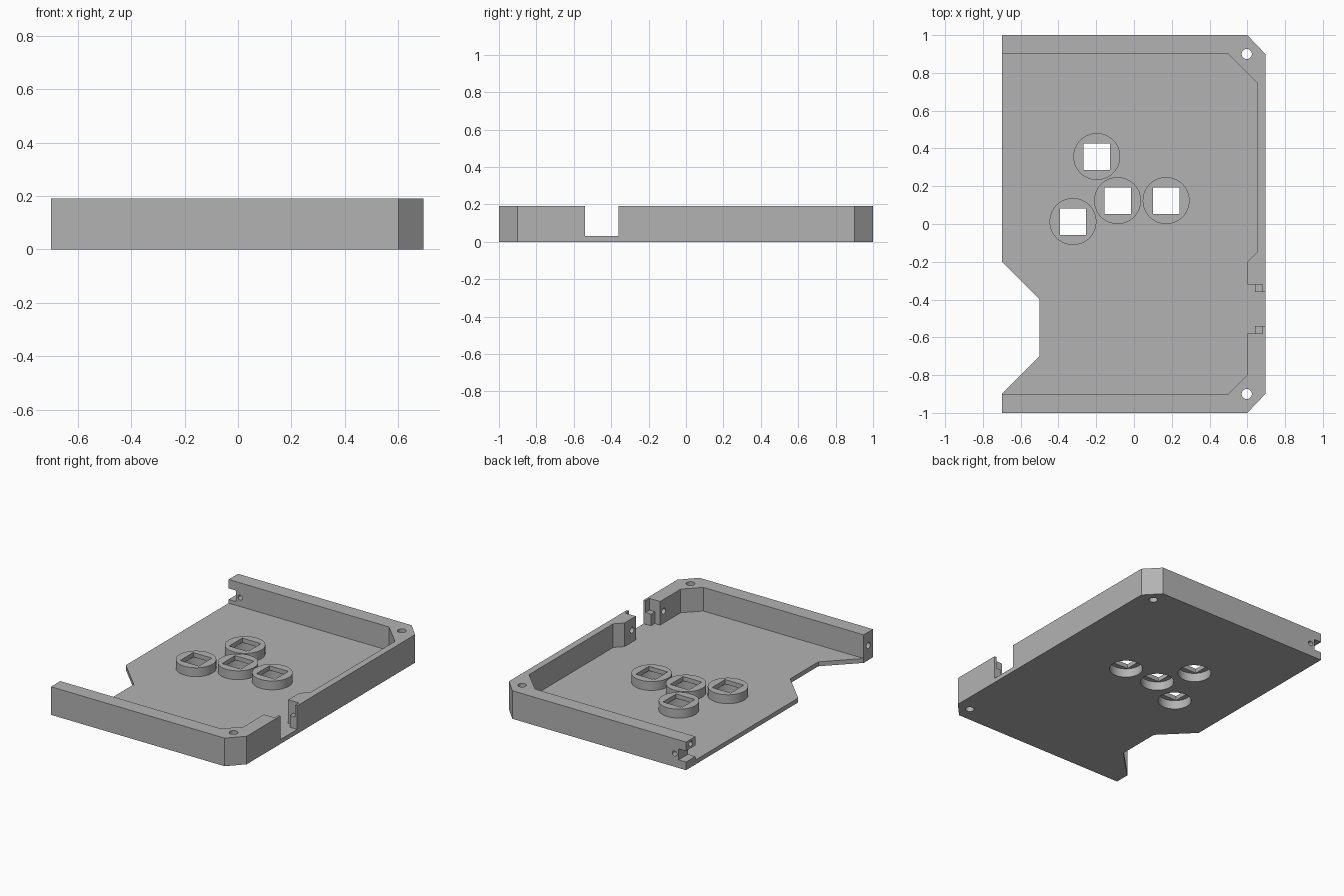
import bpy, bmesh
from math import pi
from mathutils import Vector

if "Cube" in bpy.data.objects:
    bpy.data.objects.remove(bpy.data.objects["Cube"])

grey = bpy.data.materials.new("plain_grey")
grey.use_nodes = True
grey.diffuse_color = (0.45, 0.45, 0.45, 1)
grey.node_tree.nodes["Principled BSDF"].inputs["Base Color"].default_value = (0.45, 0.45, 0.45, 1)


def prism(name, outline, z0, z1):
    """Extrude an xy outline between two heights."""
    bm = bmesh.new()
    face = bm.faces.new([bm.verts.new((x, y, z0)) for x, y in outline])
    top = bmesh.ops.extrude_face_region(bm, geom=[face])["geom"]
    moved = [v for v in top if isinstance(v, bmesh.types.BMVert)]
    bmesh.ops.translate(bm, verts=moved, vec=(0, 0, z1 - z0))
    bmesh.ops.recalc_face_normals(bm, faces=bm.faces)
    mesh = bpy.data.meshes.new(name)
    bm.to_mesh(mesh)
    bm.free()
    mesh.materials.append(grey)
    obj = bpy.data.objects.new(name, mesh)
    bpy.context.collection.objects.link(obj)
    return obj


def box(name, x0, x1, y0, y1, z0, z1):
    return prism(name, [(x0, y0), (x1, y0), (x1, y1), (x0, y1)], z0, z1)


def rod(name, centre, radius, depth, axis="Z", sides=32):
    turn = {"X": (0, pi / 2, 0), "Y": (pi / 2, 0, 0), "Z": (0, 0, 0)}[axis]
    bpy.ops.mesh.primitive_cylinder_add(vertices=sides, radius=radius, depth=depth,
                                        location=centre, rotation=turn)
    obj = bpy.context.object
    obj.name = name
    obj.data.materials.append(grey)
    return obj


def combine(target, tool, operation):
    mod = target.modifiers.new(operation.lower(), "BOOLEAN")
    mod.operation, mod.solver, mod.object = operation, "EXACT", tool
    with bpy.context.temp_override(object=target, active_object=target):
        bpy.ops.object.modifier_apply(modifier=mod.name)
    bpy.data.objects.remove(tool)


EDGE, TOP, FLOOR = 0.695, 0.19, 0.03
GAP = -0.45  # centre of the opening in the side wall

# Solid tray body with chamfered corners and a notched open side
tray = prism("tray", [(-0.7, -1), (0.6, -1), (EDGE, -0.9), (EDGE, 0.9), (0.6, 1), (-0.7, 1),
                      (-0.7, -0.2), (-0.5, -0.4), (-0.5, -0.7), (-0.7, -0.9)], 0, TOP)

# Hollow, including the stepped opening in the side wall
gap = [(0.6, -0.13), (0.68, -0.13), (0.68, -0.09), (0.8, -0.09)]
gap_outline = [(x, GAP + y) for x, y in gap] + [(x, GAP - y) for x, y in reversed(gap)]
hollow = [(-0.8, -0.9), (0.5, -0.9), (0.6, -0.8)] + gap_outline + [
    (0.6, -0.2), (0.65, -0.15), (0.65, 0.75), (0.5, 0.9), (-0.8, 0.9)]
combine(tray, prism("hollow_cutter", hollow, FLOOR, 0.4), "DIFFERENCE")

# Half-height stops in the opening, and screw holes in the wall blocks beside it
for side in (-1, 1):
    y0, y1 = sorted((GAP + side * 0.09, GAP + side * 0.14))
    combine(tray, box("opening_stop", 0.64, 0.688, y0, y1, 0.015, 0.11), "UNION")
    combine(tray, rod("block_hole_cutter", (0.6, GAP + side * 0.17, 0.11), 0.02, 0.1, "X"),
            "DIFFERENCE")

# Raised button cups, hollow underneath with a square window
for x, y in [(-0.197, 0.357), (-0.323, 0.013), (-0.087, 0.124), (0.17, 0.124)]:
    combine(tray, rod("button_cup", (x, y, 0.05), 0.124, 0.08, sides=64), "UNION")
    combine(tray, rod("cup_recess_cutter", (x, y, 0), 0.104, 0.12, sides=64), "DIFFERENCE")
    combine(tray, box("window_cutter", x - 0.07, x + 0.07, y - 0.07, y + 0.07, -0.1, 0.3),
            "DIFFERENCE")

# Vertical corner screw holes
for y in (-0.9, 0.9):
    combine(tray, rod("corner_hole_cutter", (0.597, y, 0.1), 0.027, 0.4), "DIFFERENCE")

# Slot and pin holes at the open end of the back wall, hole in the end of the front wall
combine(tray, box("slot_cutter", -0.8, -0.645, 0.8, 1.1, 0.055, 0.13), "DIFFERENCE")
combine(tray, rod("pin_hole_cutter", (-0.615, 0.95, 0.09), 0.017, 0.4, "Y"), "DIFFERENCE")
combine(tray, rod("tab_hole_cutter", (-0.7, 0.95, 0.16), 0.017, 0.2, "X"), "DIFFERENCE")
combine(tray, rod("end_hole_cutter", (-0.7, -0.95, 0.1), 0.02, 0.2, "X"), "DIFFERENCE")

# Smooth the round surfaces, keep the edges crisp
bpy.ops.object.select_all(action="DESELECT")
tray.select_set(True)
bpy.context.view_layer.objects.active = tray
bpy.ops.object.shade_smooth_by_angle(angle=pi / 6)
